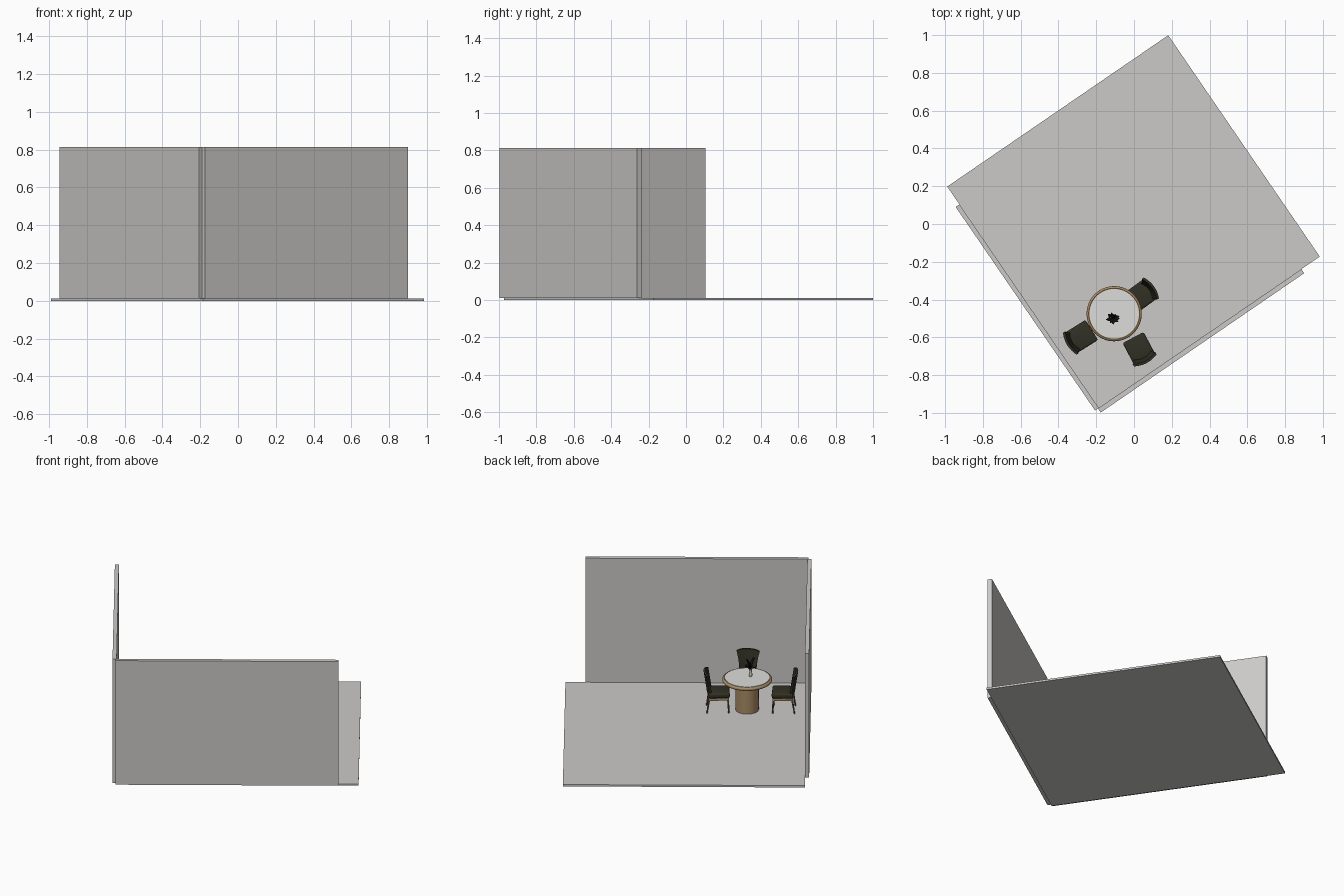
import bpy, bmesh, math
from mathutils import Matrix, Vector

if "Cube" in bpy.data.objects:
    bpy.data.objects.remove(bpy.data.objects["Cube"])

def mat(name, rgb):
    m = bpy.data.materials.new(name)
    m.diffuse_color = (*rgb, 1)
    m.use_nodes = True
    m.node_tree.nodes["Principled BSDF"].inputs["Base Color"].default_value = m.diffuse_color
    return m

GREY = mat("warm_grey", (0.60, 0.59, 0.575))
WHITE = mat("table_white", (0.72, 0.72, 0.70))
WOOD = mat("tan_wood", (0.40, 0.26, 0.13))
LEGS = mat("dark_wood", (0.13, 0.10, 0.06))
FABRIC = mat("dark_olive", (0.03, 0.03, 0.018))
BLACK = mat("plant_black", (0.006, 0.007, 0.006))

def finish(name, bm, material, world=Matrix(), smooth=True):
    bmesh.ops.recalc_face_normals(bm, faces=bm.faces)
    me = bpy.data.meshes.new(name)
    bm.to_mesh(me)
    bm.free()
    me.materials.append(material)
    ob = bpy.data.objects.new(name, me)
    bpy.context.collection.objects.link(ob)
    ob.matrix_world = world
    if smooth:
        bpy.ops.object.select_all(action='DESELECT')
        ob.select_set(True)
        bpy.context.view_layer.objects.active = ob
        bpy.ops.object.shade_smooth_by_angle(angle=math.radians(40))
    return ob

def box(name, lo, hi, material, world=Matrix(), bevel=0):
    bm = bmesh.new()
    lo, hi = Vector(lo), Vector(hi)
    bmesh.ops.create_cube(bm, size=1, matrix=Matrix.Translation((lo + hi) / 2)
                          @ Matrix.Diagonal((*(hi - lo), 1)))
    if bevel:
        bmesh.ops.bevel(bm, geom=bm.edges[:], offset=bevel, segments=3,
                        profile=0.5, affect='EDGES')
    return finish(name, bm, material, world, smooth=bool(bevel))

def lathe(name, profile, material, world=Matrix(), steps=48):
    """Revolve (radius, z) points around z."""
    bm = bmesh.new()
    vs = [bm.verts.new((r, 0, z)) for r, z in profile]
    es = [bm.edges.new(p) for p in zip(vs, vs[1:])]
    bmesh.ops.spin(bm, geom=vs + es, cent=(0, 0, 0), axis=(0, 0, 1),
                   angle=math.tau, steps=steps)
    bmesh.ops.remove_doubles(bm, verts=bm.verts, dist=1e-5)
    return finish(name, bm, material, world)

def leg(name, top, bottom, r_top, r_bottom, world):
    """Tapered round leg between two points."""
    top, bottom = Vector(top), Vector(bottom)
    d = top - bottom
    bm = bmesh.new()
    m = (Matrix.Translation((top + bottom) / 2)
         @ d.to_track_quat('Z', 'Y').to_matrix().to_4x4())
    bmesh.ops.create_cone(bm, cap_ends=True, segments=10, radius1=r_bottom,
                          radius2=r_top, depth=d.length, matrix=m)
    return finish(name, bm, LEGS, world)

# Room: floor slab and two walls along its edges, turned as one
room = Matrix.Rotation(math.radians(34.4), 4, 'Z')
box("floor", (-0.704, -0.698, 0), (0.714, 0.722, 0.012), GREY, room)
box("left_wall", (-0.728, -0.698, 0.012), (-0.704, 0.608, 0.814), GREY, room)
box("right_wall", (-0.709, -0.724, 0.012), (0.596, -0.698, 0.814), GREY, room)

# Round table: drum base, wooden rim, white top
table = Matrix.Translation((-0.105, -0.475, 0.012))
lathe("table_base", [(0, 0), (0.068, 0), (0.068, 0.185), (0, 0.185)], WOOD, table)
rim = [(0, 0.183), (0.132, 0.183)]
rim += [(0.135 + 0.011 * math.cos(a), 0.194 + 0.011 * math.sin(a))
        for a in (math.radians(-90 + 22.5 * i) for i in range(9))]
rim += [(0.131, 0.202), (0, 0.202)]
lathe("table_rim", rim, WOOD, table, 64)
lathe("table_top", [(0, 0.2025), (0.131, 0.2025), (0.131, 0.206), (0, 0.206)],
      WHITE, table, 64)

# Small vase with a spray of dark leaves
vase = Matrix.Translation((-0.112, -0.5, 0.218))
lathe("vase", [(0, 0), (0.008, 0), (0.011, 0.012), (0.007, 0.032),
               (0.009, 0.045), (0, 0.045)], WHITE, vase, 16)
bm = bmesh.new()
for i in range(9):
    turn = Matrix.Rotation(i * 2.4, 4, 'Z')
    reach, rise = 0.038 - 0.003 * (i % 4), 0.05 + 0.016 * (i % 4)
    pts = [(0, 0, 0.04), (reach * 0.6, 0.010, rise + 0.01),
           (reach, 0, rise + 0.012), (reach * 0.6, -0.010, rise + 0.01)]
    low = [bm.verts.new(turn @ Vector(p)) for p in pts]
    high = [bm.verts.new(turn @ (Vector(p) + Vector((0, 0, 0.004)))) for p in pts]
    bm.faces.new(low[::-1])
    bm.faces.new(high)
    for a in range(4):
        b = (a + 1) % 4
        bm.faces.new((low[a], low[b], high[b], high[a]))
finish("plant_leaves", bm, BLACK, vase, smooth=False)

def back_rest(name, world):
    """Curved, leaning panel that flares towards its top."""
    nu, nv, thick = 12, 8, 0.013
    bm = bmesh.new()
    layers = []
    for side in (0, thick):
        grid = []
        for j in range(nv + 1):
            t = j / nv
            half = 0.050 + 0.018 * t ** 2
            row = []
            for i in range(nu + 1):
                s = 2 * i / nu - 1
                x = -0.050 - 0.020 * t + 0.016 * s * s - side
                z = 0.115 + 0.135 * t - 0.008 * t * s ** 4
                row.append(bm.verts.new((x, half * s, z)))
            grid.append(row)
        layers.append(grid)
        for j in range(nv):
            for i in range(nu):
                bm.faces.new((grid[j][i], grid[j][i + 1],
                              grid[j + 1][i + 1], grid[j + 1][i]))
    ring = ([(0, i) for i in range(nu)] + [(j, nu) for j in range(nv)]
            + [(nv, i) for i in range(nu, 0, -1)] + [(j, 0) for j in range(nv, 0, -1)])
    f, b = layers
    for (j, i), (l, k) in zip(ring, ring[1:] + ring[:1]):
        bm.faces.new((f[j][i], f[l][k], b[l][k], b[j][i]))
    finish(name, bm, FABRIC, world)

# Three chairs around the table; local +x faces the table
for n, (x, y, angle) in enumerate([(0.038, -0.378, 216), (-0.283, -0.598, 32),
                                   (0.028, -0.663, 118)], 1):
    place = (Matrix.Translation((x, y, 0.012))
             @ Matrix.Rotation(math.radians(angle), 4, 'Z'))
    box(f"chair_{n}_seat", (-0.056, -0.063, 0.096), (0.070, 0.063, 0.128),
        FABRIC, place, 0.010)
    box(f"chair_{n}_frame", (-0.054, -0.060, 0.082), (0.066, 0.060, 0.097),
        WOOD, place)
    back_rest(f"chair_{n}_back", place)
    for s, side in ((-1, "right"), (1, "left")):
        leg(f"chair_{n}_front_leg_{side}", (0.060, s * 0.054, 0.090),
            (0.064, s * 0.056, 0), 0.006, 0.004, place)
        leg(f"chair_{n}_back_leg_{side}", (-0.050, s * 0.054, 0.090),
            (-0.064, s * 0.056, 0), 0.006, 0.004, place)
